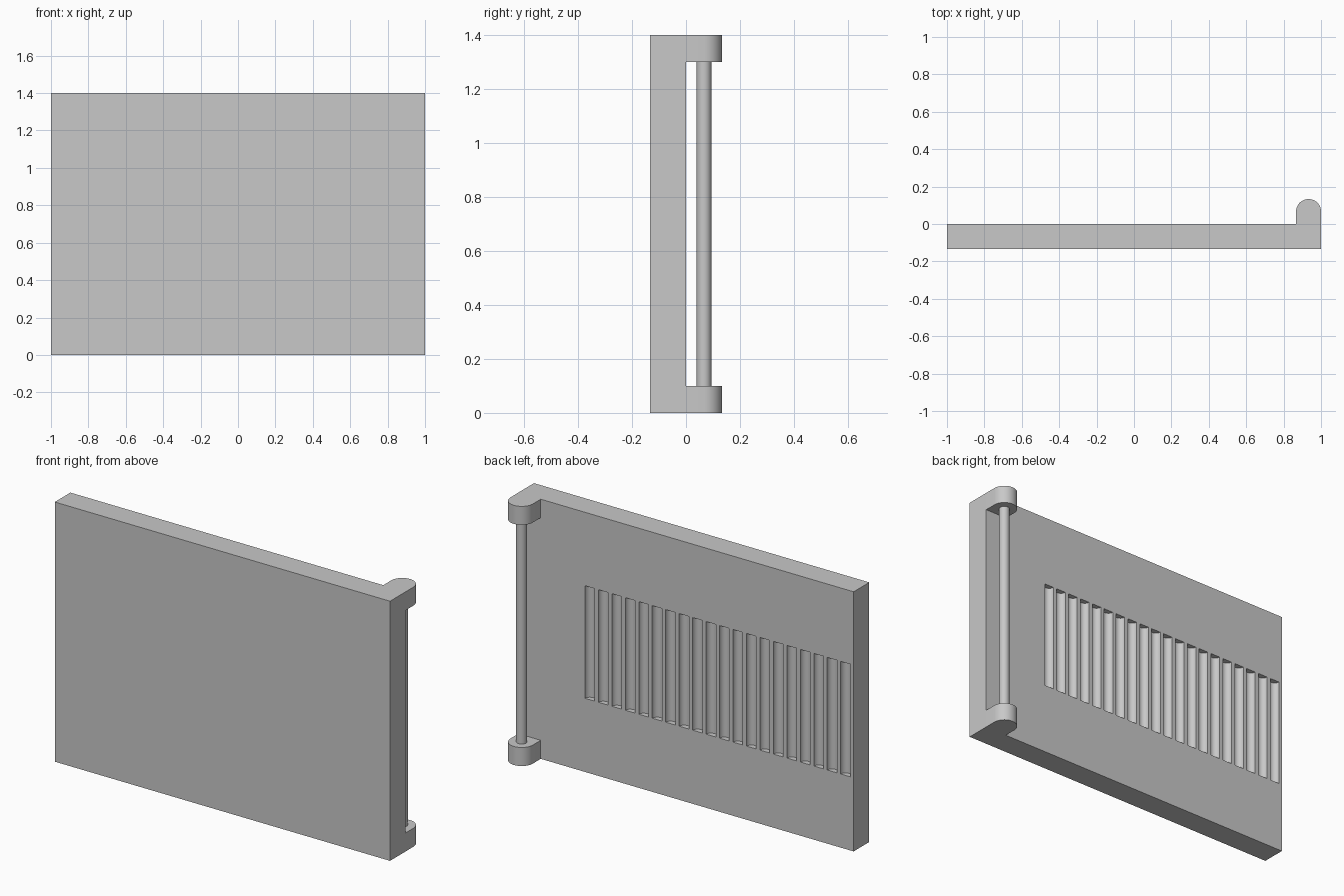
import bpy
import bmesh
from math import pi, cos, sin

cube = bpy.data.objects.get("Cube")
if cube:
    bpy.data.objects.remove(cube, do_unlink=True)

grey = bpy.data.materials.new("plain grey")
grey.use_nodes = True
GREY = (0.58, 0.58, 0.58, 1)
grey.diffuse_color = GREY
grey.node_tree.nodes["Principled BSDF"].inputs["Base Color"].default_value = GREY

WIDTH, HEIGHT = 2.0, 1.4
FRONT = -0.133
LUG_R = 0.0667
LUG_X = WIDTH / 2 - LUG_R
LUG_H = 0.1
ROD_R = 0.027


def arc(cx, cy, r, start, end, steps):
    return [(cx + r * cos(start + (end - start) * i / steps),
             cy + r * sin(start + (end - start) * i / steps)) for i in range(steps + 1)]


def circle(cx, cy, r, steps):
    """Closed ring turned by half a step, so no corner lies on the axes."""
    turn = pi / steps
    return arc(cx, cy, r, turn, turn + 2 * pi, steps)[:-1]


def extrude(name, outlines, z0, z1):
    """Prisms standing on z0, one for each outline in plan."""
    bm = bmesh.new()
    for outline in outlines:
        low = [bm.verts.new((x, y, z0)) for x, y in outline]
        high = [bm.verts.new((x, y, z1)) for x, y in outline]
        bm.faces.new(low)
        bm.faces.new(high)
        for i in range(len(low)):
            j = (i + 1) % len(low)
            bm.faces.new((low[i], low[j], high[j], high[i]))
    bmesh.ops.recalc_face_normals(bm, faces=bm.faces)
    mesh = bpy.data.meshes.new(name)
    bm.to_mesh(mesh)
    bm.free()
    mesh.materials.append(grey)
    obj = bpy.data.objects.new(name, mesh)
    bpy.context.collection.objects.link(obj)
    return obj


def smooth(obj):
    bpy.ops.object.select_all(action="DESELECT")
    obj.select_set(True)
    bpy.context.view_layer.objects.active = obj
    bpy.ops.object.shade_smooth_by_angle(angle=pi / 6)


# Flat panel
half = WIDTH / 2
panel = extrude("panel", [[(-half, FRONT), (half, FRONT), (half, 0), (-half, 0)]], 0, HEIGHT)

# Row of round-bottomed grooves cut into the back
GROOVES, PITCH, GROOVE_R = 20, 0.0803, 0.029
FIRST_X = 0.574
rings = [circle(FIRST_X - n * PITCH, 0, GROOVE_R, 40) for n in range(GROOVES)]
cutter = extrude("groove_cutter", rings, 0.397, 1.004)
cut = panel.modifiers.new("grooves", "BOOLEAN")
cut.operation = "DIFFERENCE"
cut.solver = "EXACT"
cut.object = cutter
bpy.context.view_layer.objects.active = panel
bpy.ops.object.modifier_apply(modifier=cut.name)
bpy.data.objects.remove(cutter, do_unlink=True)
smooth(panel)

# Rounded lugs at the top and bottom corners
lug = [(LUG_X - LUG_R, 0), (half, 0)] + arc(LUG_X, LUG_R, LUG_R, 0, pi, 32)
for name, z in (("lower_lug", 0), ("upper_lug", HEIGHT - LUG_H)):
    smooth(extrude(name, [lug], z, z + LUG_H))

# Hinge rod between the lugs
smooth(extrude("hinge_rod", [circle(LUG_X, LUG_R, ROD_R, 48)], LUG_H, HEIGHT - LUG_H))
